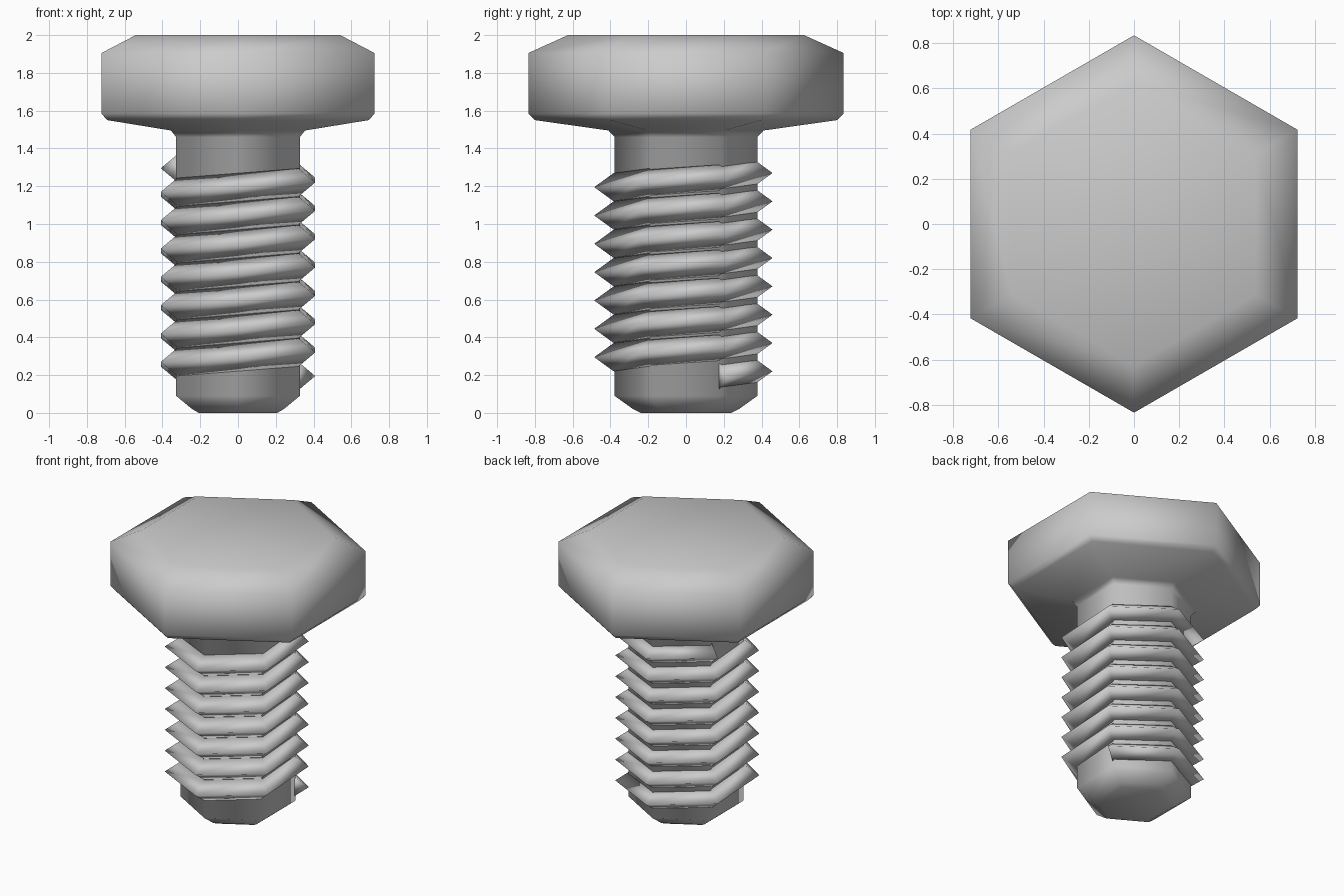
import bpy, bmesh
from math import sin, cos, radians

if "Cube" in bpy.data.objects:
    bpy.data.objects.remove(bpy.data.objects["Cube"])


def ring_point(angle, r, z, y_shift=0.0):
    a = radians(angle)
    return (r * cos(a), r * sin(a) + y_shift, z)


def finish(bm, name):
    bmesh.ops.recalc_face_normals(bm, faces=bm.faces)
    mesh = bpy.data.meshes.new(name)
    bm.to_mesh(mesh)
    bm.free()
    for p in mesh.polygons:
        p.use_smooth = True
    obj = bpy.data.objects.new(name, mesh)
    bpy.context.collection.objects.link(obj)
    return obj


# Bolt body: six-sided stack of rings (radius, height) with capped ends
profile = [(0.24, 0.0), (0.28, 0.02), (0.378, 0.09), (0.378, 1.46),
           (0.41, 1.495), (0.80, 1.55), (0.835, 1.585),
           (0.835, 1.905), (0.625, 2.0)]
bm = bmesh.new()
rings = [[bm.verts.new(ring_point(30 + 60 * i, r, z)) for i in range(6)]
         for r, z in profile]
for lo, hi in zip(rings, rings[1:]):
    for i in range(6):
        j = (i + 1) % 6
        bm.faces.new((lo[i], lo[j], hi[j], hi[i]))
bm.faces.new(rings[0])
bm.faces.new(rings[-1])
finish(bm, "bolt_body")

# Thread: triangular ridge wound as a six-step-per-turn helix
PITCH, STEPS, START_Z = 0.15, 44, 0.195
section = [(0.37, -0.074), (0.472, 0.0), (0.37, 0.074)]
bm = bmesh.new()
rows = []
for s in range(STEPS + 1):
    z = START_Z + PITCH * s / 6
    rows.append([bm.verts.new(ring_point(30 + 60 * s, r, z + dz, -0.014))
                 for r, dz in section])
for a, b in zip(rows, rows[1:]):
    for i in range(3):
        j = (i + 1) % 3
        bm.faces.new((a[i], b[i], b[j], a[j]))
bm.faces.new(rows[0])
bm.faces.new(rows[-1])
finish(bm, "thread")
